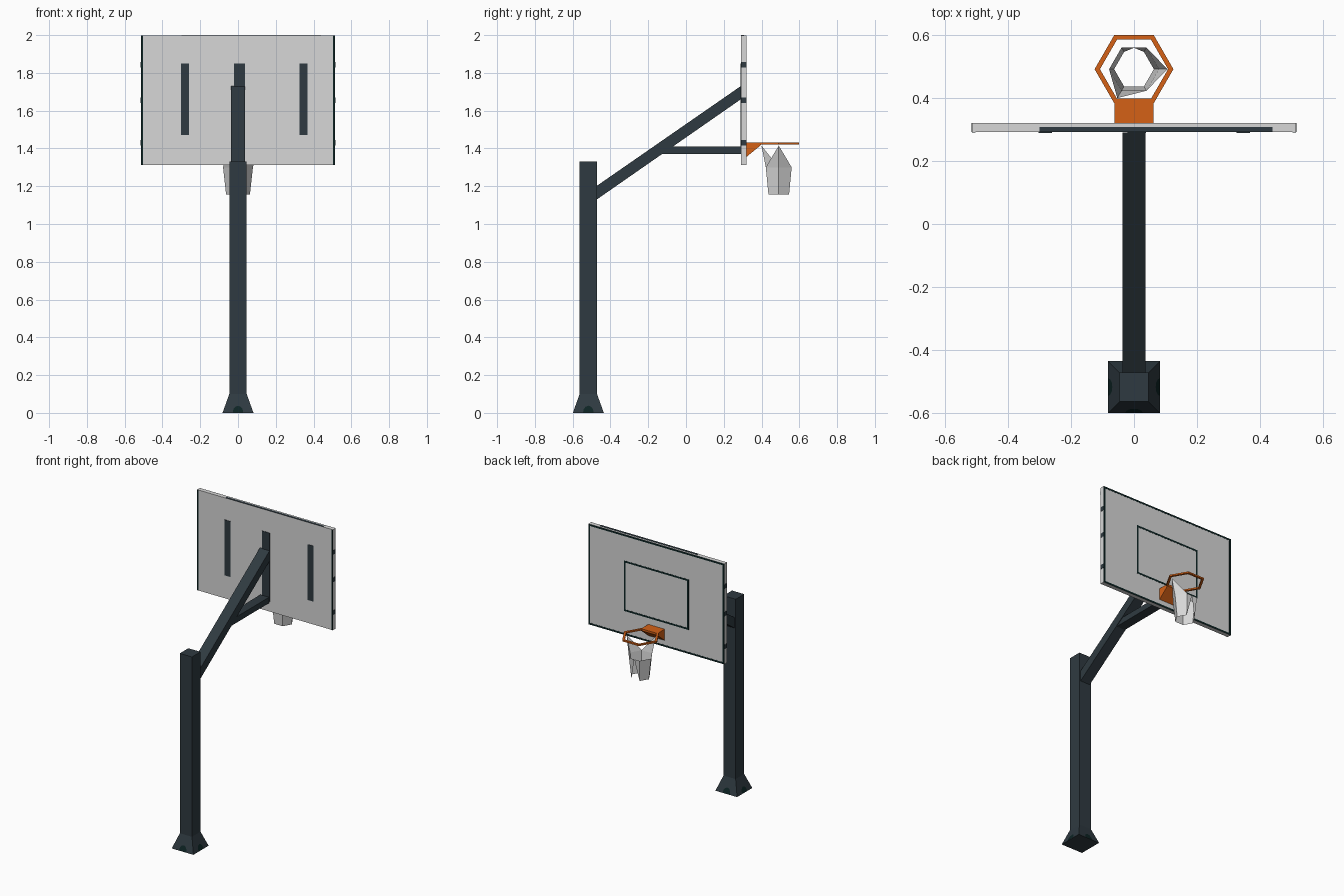
import bpy, bmesh, math
from mathutils import Matrix, Vector

if "Cube" in bpy.data.objects:
    bpy.data.objects.remove(bpy.data.objects["Cube"])


def material(name, rgb):
    m = bpy.data.materials.new(name)
    m.diffuse_color = (*rgb, 1)
    m.use_nodes = True
    m.node_tree.nodes["Principled BSDF"].inputs["Base Color"].default_value = m.diffuse_color
    return m


STEEL = material("dark_steel", (0.028, 0.042, 0.052))
PAINT = material("dark_line_paint", (0.004, 0.018, 0.018))
BOARD = material("board_white", (0.68, 0.68, 0.68))
ORANGE = material("rim_orange", (0.66, 0.12, 0.008))
NET = material("net_white", (0.7, 0.7, 0.7))


def build(name, verts, faces, mat, fix=True):
    me = bpy.data.meshes.new(name)
    me.from_pydata([tuple(v) for v in verts], [], faces)
    if fix:
        bm = bmesh.new()
        bm.from_mesh(me)
        bmesh.ops.recalc_face_normals(bm, faces=bm.faces)
        bm.to_mesh(me)
        bm.free()
    me.materials.append(mat)
    ob = bpy.data.objects.new(name, me)
    bpy.context.collection.objects.link(ob)
    return ob


def loft(name, rings, mat, caps=True):
    """Join equal closed rings of points into a skin."""
    n = len(rings[0])
    verts = [p for r in rings for p in r]
    faces = [(k * n + i, k * n + (i + 1) % n, (k + 1) * n + (i + 1) % n, (k + 1) * n + i)
             for k in range(len(rings) - 1) for i in range(n)]
    if caps:
        faces += [tuple(range(n)), tuple(range((len(rings) - 1) * n, len(verts)))]
    return build(name, verts, faces, mat)


def box(name, x0, x1, y0, y1, z0, z1, mat):
    ring = lambda z: [(x0, y0, z), (x1, y0, z), (x1, y1, z), (x0, y1, z)]
    return loft(name, [ring(z0), ring(z1)], mat)


def side_profile(name, yz, half, mat):
    return loft(name, [[(x, y, z) for y, z in yz] for x in (-half, half)], mat)


# Pole with flared foot
PY = -0.517
sq = lambda h, z: [(-h, PY - h, z), (h, PY - h, z), (h, PY + h, z), (-h, PY + h, z)]
loft("pole", [sq(0.082, 0), sq(0.046, 0.1), sq(0.046, 1.33)], STEEL)

# Dark half-round marks on the four sloping foot sides
for i in range(4):
    pts = []
    for k in range(7):
        a = math.pi * k / 6
        z = 0.002 + 0.036 * math.sin(a)
        pts.append(Vector((0.028 * math.cos(a), -0.0825 + 0.36 * z, z)))
    rot = Matrix.Translation((0, PY, 0)) @ Matrix.Rotation(i * math.pi / 2, 4, 'Z')
    build(f"foot_mark_{i}", [rot @ p for p in pts], [tuple(range(6, -1, -1))], PAINT, False)

# Sloping arm and level brace
side_profile("arm", [(-0.475, 1.128), (-0.475, 1.2), (0.29, 1.73), (0.29, 1.66)], 0.037, STEEL)
side_profile("brace", [(-0.13, 1.37), (-0.07, 1.41), (0.29, 1.41), (0.29, 1.37)], 0.033, STEEL)

# Backboard
W, Y0, Y1, Z0, Z1 = 0.514, 0.291, 0.32, 1.312, 1.999
box("backboard", -W, W, Y0, Y1, Z0, Z1, BOARD)

# Mounting strips on the rear, and dark edge lines
for i, (a, b, z) in enumerate([(-0.303, -0.26, 1.47), (-0.02, 0.038, 1.38), (0.325, 0.368, 1.47)]):
    box(f"mount_strip_{i}", a, b, Y0 - 0.003, Y0 + 0.001, z, 1.85, STEEL)
for s in (-1, 1):
    a, b = sorted((s * (W - 0.011), s * W))
    box(f"rear_edge_line_{s}", a, b, Y0 - 0.001, Y0 + 0.001, Z0, Z1, PAINT)
    for j, z in enumerate((1.843, 1.655, 1.43)):
        a, b = sorted((s * (W - 0.001), s * (W + 0.001)))
        box(f"edge_clip_{s}_{j}", a, b, Y0, Y1, z - 0.015, z + 0.015, STEEL)
box("top_edge_strip", -0.3, 0.44, Y0, 0.308, Z1 - 0.001, Z1 + 0.001, STEEL)


# Painted rectangles on the playing side
def frame(name, x, z0, z1, t):
    rect = lambda d, y: [(-x + d, y, z0 + d), (x - d, y, z0 + d), (x - d, y, z1 - d), (-x + d, y, z1 - d)]
    loft(name, [rect(0, Y1), rect(0, Y1 + 0.001), rect(t, Y1 + 0.001), rect(t, Y1)], PAINT, False)


frame("border_line", W, Z0, Z1, 0.012)
frame("target_square", 0.245, 1.475, 1.82, 0.012)

# Rim bracket and hexagonal rim
side_profile("rim_bracket", [(Y1, 1.355), (Y1, 1.432), (0.397, 1.432), (0.397, 1.418)], 0.062, ORANGE)
CY = 0.491


def hexring(r, z):
    return [(r * math.cos(k * math.pi / 3), CY + r * math.sin(k * math.pi / 3), z) for k in range(6)]


rim = [hexring(0.125, 1.422), hexring(0.125, 1.432), hexring(0.108, 1.432), hexring(0.108, 1.422)]
loft("rim", rim + [rim[0]], ORANGE, False)

# Net: open hexagonal sleeve, torn on the far side, hung from two rim corners
top, low = hexring(0.079, 1.3), hexring(0.063, 1.155)
hang = hexring(0.106, 1.415)
verts = top + low + [hang[0], hang[4], (0, CY + 0.068, 1.3)]
faces = [(i, (i + 1) % 6, (i + 1) % 6 + 6, i + 6) for i in range(6) if i != 1]
faces += [(1, 14, 7), (14, 2, 8)]
for tip, k in ((12, 0), (13, 4)):
    faces += [((k - 1) % 6, k, tip), (k, (k + 1) % 6, tip)]
build("net", verts, faces, NET, False)
